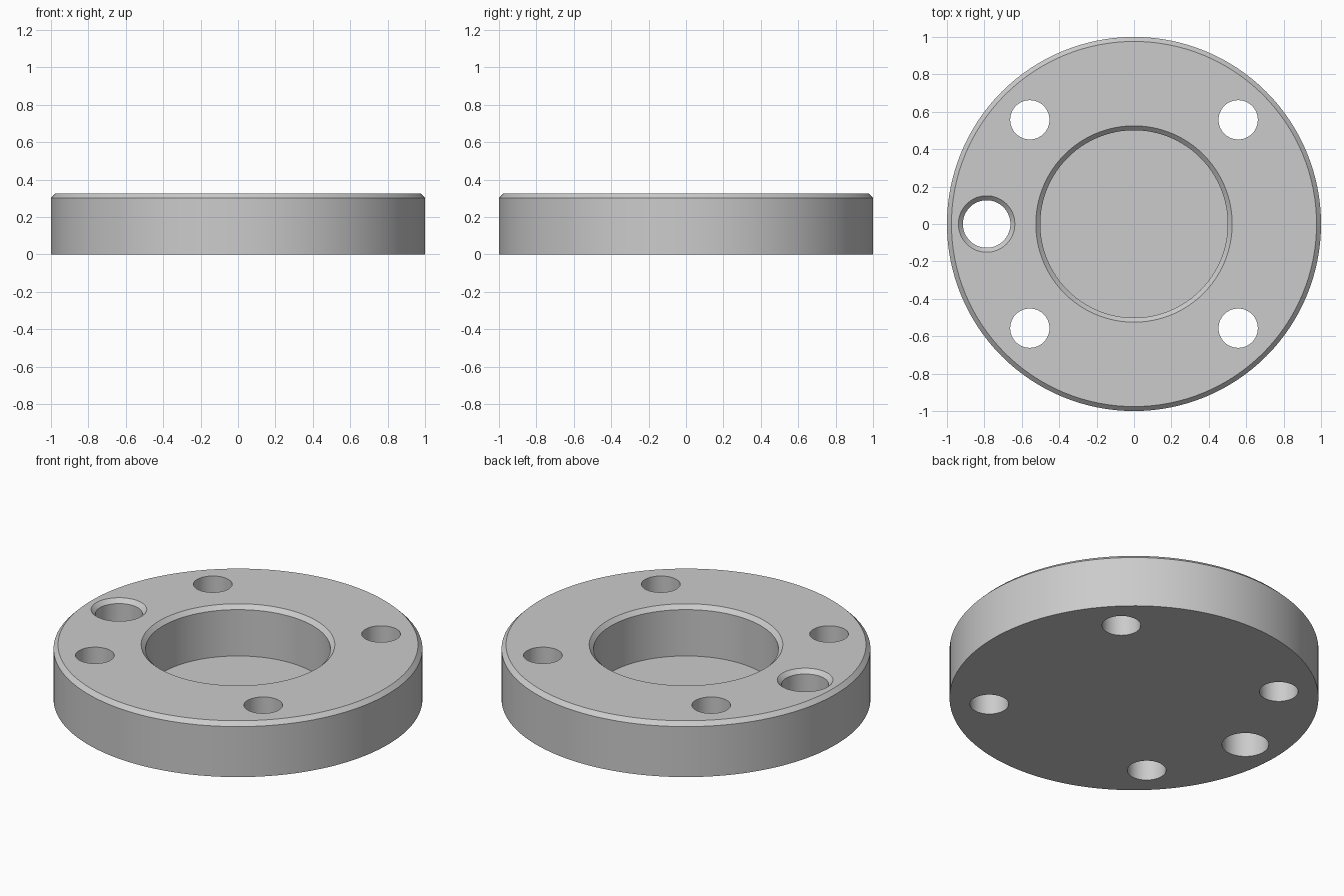
import bpy
import bmesh
from math import cos, sin, pi, radians

cube = bpy.data.objects.get("Cube")
if cube:
    bpy.data.objects.remove(cube, do_unlink=True)

TOP = 0.326       # thickness of the flange
BEVEL = 0.024     # size of every chamfer
FLOOR = 0.025     # height of the pocket floor

grey = bpy.data.materials.new("light_grey_metal")
grey.use_nodes = True
grey.diffuse_color = (0.6, 0.6, 0.6, 1)
grey.node_tree.nodes["Principled BSDF"].inputs["Base Color"].default_value = (0.6, 0.6, 0.6, 1)


def turned(name, profile, centre=(0, 0), sides=128):
    """Closed solid of revolution from (radius, z) points listed upwards."""
    bm = bmesh.new()
    rings = []
    for r, z in profile:
        rings.append([bm.verts.new((centre[0] + r * cos(2 * pi * i / sides),
                                    centre[1] + r * sin(2 * pi * i / sides), z))
                      for i in range(sides)])
    for low, high in zip(rings, rings[1:]):
        for i in range(sides):
            j = (i + 1) % sides
            bm.faces.new((low[i], low[j], high[j], high[i]))
    bm.faces.new(rings[0][::-1])
    bm.faces.new(rings[-1])
    mesh = bpy.data.meshes.new(name)
    bm.to_mesh(mesh)
    bm.free()
    mesh.materials.append(grey)
    obj = bpy.data.objects.new(name, mesh)
    bpy.context.collection.objects.link(obj)
    return obj


def bore(name, radius, bottom, centre=(0, 0), bevel=0.0, sides=128):
    """Cutter for a round hole, with an optional chamfered mouth."""
    over = 0.1
    profile = [(radius, bottom)]
    if bevel:
        profile += [(radius, TOP - bevel), (radius + bevel + over, TOP + over)]
    else:
        profile.append((radius, TOP + over))
    obj = turned(name, profile, centre, sides)
    obj.hide_render = True
    return obj


# Flange disc with a chamfered upper rim
flange = turned("flange_disc", [(1, 0), (1, TOP - BEVEL), (1 - BEVEL, TOP)])

# Central pocket, side port and four bolt holes
cutters = [bore("pocket_cutter", 0.501, FLOOR, bevel=BEVEL),
           bore("port_cutter", 0.127, -0.1, (-0.788, 0), BEVEL, 64)]
for sx in (-1, 1):
    for sy in (-1, 1):
        cutters.append(bore("bolt_hole_cutter", 0.105, -0.1, (0.557 * sx, 0.557 * sy), sides=64))

bpy.ops.object.select_all(action='DESELECT')
flange.select_set(True)
bpy.context.view_layer.objects.active = flange
for cutter in cutters:
    mod = flange.modifiers.new("cut", 'BOOLEAN')
    mod.operation = 'DIFFERENCE'
    mod.solver = 'EXACT'
    mod.object = cutter
    bpy.ops.object.modifier_apply(modifier=mod.name)
    bpy.data.objects.remove(cutter, do_unlink=True)

bpy.ops.object.shade_smooth_by_angle(angle=radians(30))
